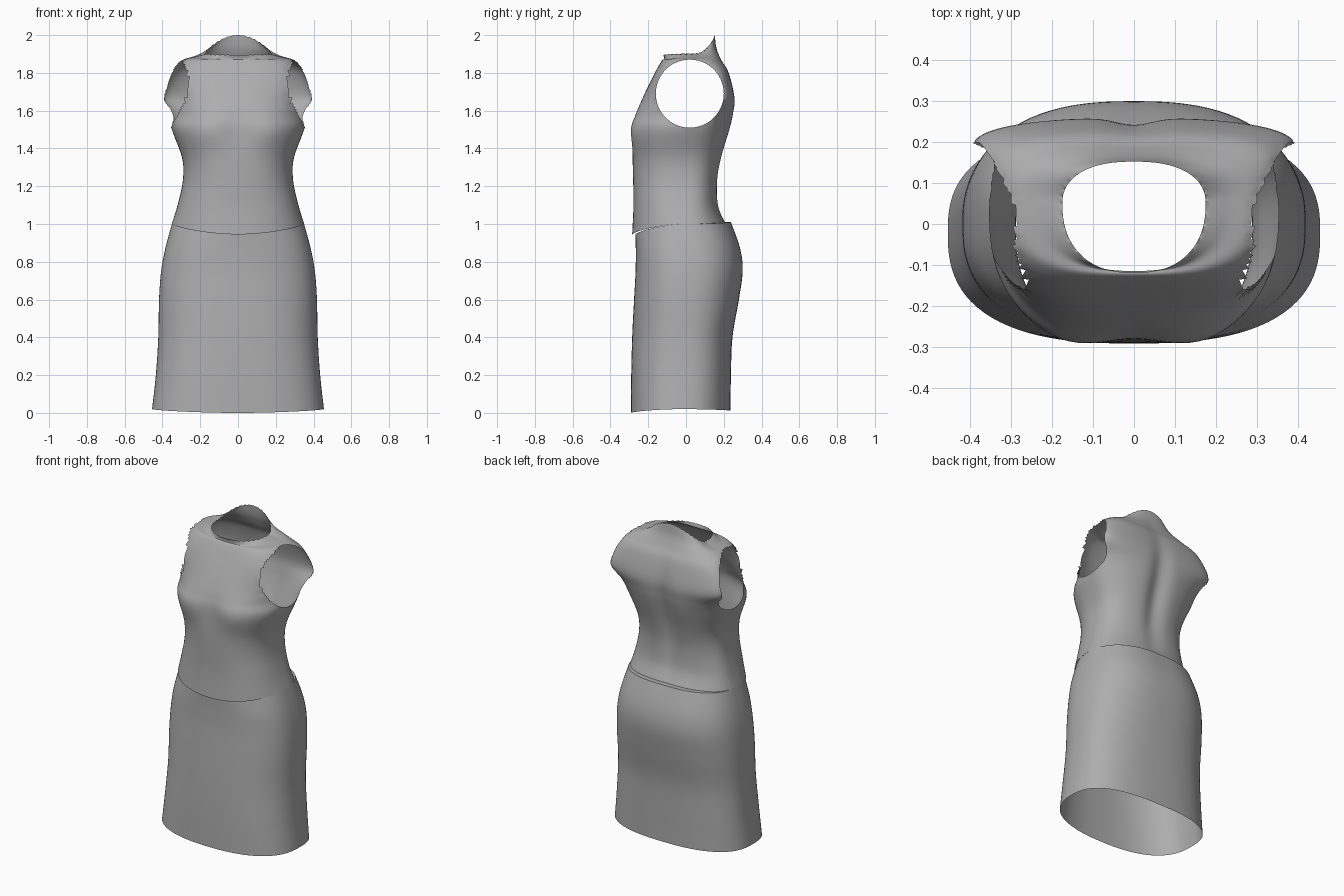
import bpy
import bmesh
from math import sin, cos, tau, hypot, exp

SEGMENTS = 112

cube = bpy.data.objects.get("Cube")
if cube:
    bpy.data.objects.remove(cube, do_unlink=True)

# One plain cloth colour
cloth = bpy.data.materials.new("grey_cloth")
cloth.use_nodes = True
grey = (0.42, 0.42, 0.42, 1)
cloth.diffuse_color = grey
cloth.node_tree.nodes["Principled BSDF"].inputs["Base Color"].default_value = grey


def row(z, width, front, back, middle=0.0, power=2.5, side=None, rear=None):
    """Cross-section: front height, half width, y limits, widest y, squareness."""
    side = z if side is None else side
    rear = side if rear is None else rear
    return (z, side, rear, width, front, back, middle, power)


def smooth_rows(rows, steps):
    """Pass a smooth curve through the key cross-sections."""
    result = []
    for i in range(len(rows) - 1):
        a, b = rows[max(i - 1, 0)], rows[i]
        c, d = rows[i + 1], rows[min(i + 2, len(rows) - 1)]
        for k in range(steps):
            t = k / steps
            result.append([q + 0.5 * t * (r - p + t * (2*p - 5*q + 4*r - s + t * (3*(q - r) + s - p)))
                           for p, q, r, s in zip(a, b, c, d)])
    return result + [rows[-1]]


def bell(value, centre, spread):
    return exp(-((value - centre) / spread) ** 2)


def sculpt(x, y, z, rear):
    """Spine groove, hollow between the bust and flat seat."""
    if rear:
        return y - 0.03 * bell(x, 0, 0.06) * bell(z, 1.45, 0.28)
    return y + 0.014 * bell(x, 0, 0.08) * bell(z, 1.5, 0.12) - 0.012 * bell(abs(x), 0.18, 0.09) * bell(z, 1.49, 0.09)


def loft(rows, steps, ragged=False):
    bm = bmesh.new()
    rings = []
    sections = smooth_rows(rows, steps)
    for n, (zf, zs, zb, w, front, back, mid, p) in enumerate(sections):
        ring = []
        for i in range(SEGMENTS):
            c, s = cos(tau * i / SEGMENTS), sin(tau * i / SEGMENTS)
            r = (abs(c) ** p + abs(s) ** p) ** (-1 / p)
            x = w * r * c
            y = mid + r * s * (back - mid if s > 0 else mid - front)
            z = zs + ((zb if s > 0 else zf) - zs) * s * s
            if ragged and n == len(sections) - 1:
                z += 0.006 * sin(i * 2.1) * abs(c)
            ring.append(bm.verts.new((x, sculpt(x, y, z, s > 0), z)))
        rings.append(ring)
    for low, high in zip(rings, rings[1:]):
        for i in range(SEGMENTS):
            j = (i + 1) % SEGMENTS
            bm.faces.new((low[i], low[j], high[j], high[i]))
    return bm


def cut_armholes(bm, cy=0.02, cz=1.69, radius=0.18):
    """Open both sides and pull the rims onto a clean circle."""
    def distance(p):
        return hypot(p.y - cy, p.z - cz)
    holes = [f for f in bm.faces
             if abs(f.calc_center_median().x) > 0.2 and distance(f.calc_center_median()) < radius]
    rim = {v for f in holes for v in f.verts}
    bmesh.ops.delete(bm, geom=holes, context='FACES')
    for v in rim:
        if v.is_valid:
            scale = radius / distance(v.co)
            v.co.y = cy + (v.co.y - cy) * scale
            v.co.z = cz + (v.co.z - cz) * scale


def make_object(name, bm):
    mesh = bpy.data.meshes.new(name)
    bm.to_mesh(mesh)
    bm.free()
    mesh.materials.append(cloth)
    obj = bpy.data.objects.new(name, mesh)
    bpy.context.collection.objects.link(obj)
    bpy.ops.object.select_all(action='DESELECT')
    obj.select_set(True)
    bpy.context.view_layer.objects.active = obj
    bpy.ops.object.shade_smooth_by_angle(angle=0.9)


# Skirt from hem to waist seam
waist = row(0.945, 0.35, -0.268, 0.24, 0, 2.4, 1.0, 1.01)
skirt = [
    row(0.0, 0.455, -0.292, 0.235, -0.02, 2.6, 0.02, 0.012),
    row(0.2, 0.435, -0.29, 0.238, -0.01, 2.6),
    row(0.4, 0.422, -0.285, 0.246),
    row(0.6, 0.418, -0.275, 0.28),
    row(0.75, 0.407, -0.267, 0.3),
    row(0.87, 0.385, -0.266, 0.287),
    waist,
]
make_object("skirt", loft(skirt, 6))

# Narrow shelf joining the skirt to the bodice
inner = row(0.945, 0.345, -0.262, 0.2, 0, 2.4, 1.0, 1.01)
make_object("waist_ledge", loft([waist, inner], 1))

# Bodice from waist seam over the shoulders to the neck
bodice = [
    row(0.945, 0.351, -0.285, 0.207, 0, 2.4, 1.0, 1.01),
    row(1.1, 0.32, -0.278, 0.172),
    row(1.23, 0.292, -0.28, 0.17),
    row(1.35, 0.296, -0.285, 0.192),
    row(1.5, 0.35, -0.294, 0.235, 0.02),
    row(1.58, 0.36, -0.272, 0.252, 0.1),
    row(1.67, 0.396, -0.23, 0.258, 0.18, 2.6),
    row(1.8, 0.355, -0.165, 0.227, 0.12, 3.3),
    row(1.865, 0.3, -0.128, 0.19, 0.06, 3),
    row(1.872, 0.23, -0.115, 0.163, 0.06, 2.5, 1.885, 1.93),
    row(1.895, 0.175, -0.12, 0.153, 0.05, 2.3, 1.9, 2.0),
]
body = loft(bodice, 6, ragged=True)
cut_armholes(body)
make_object("bodice", body)
